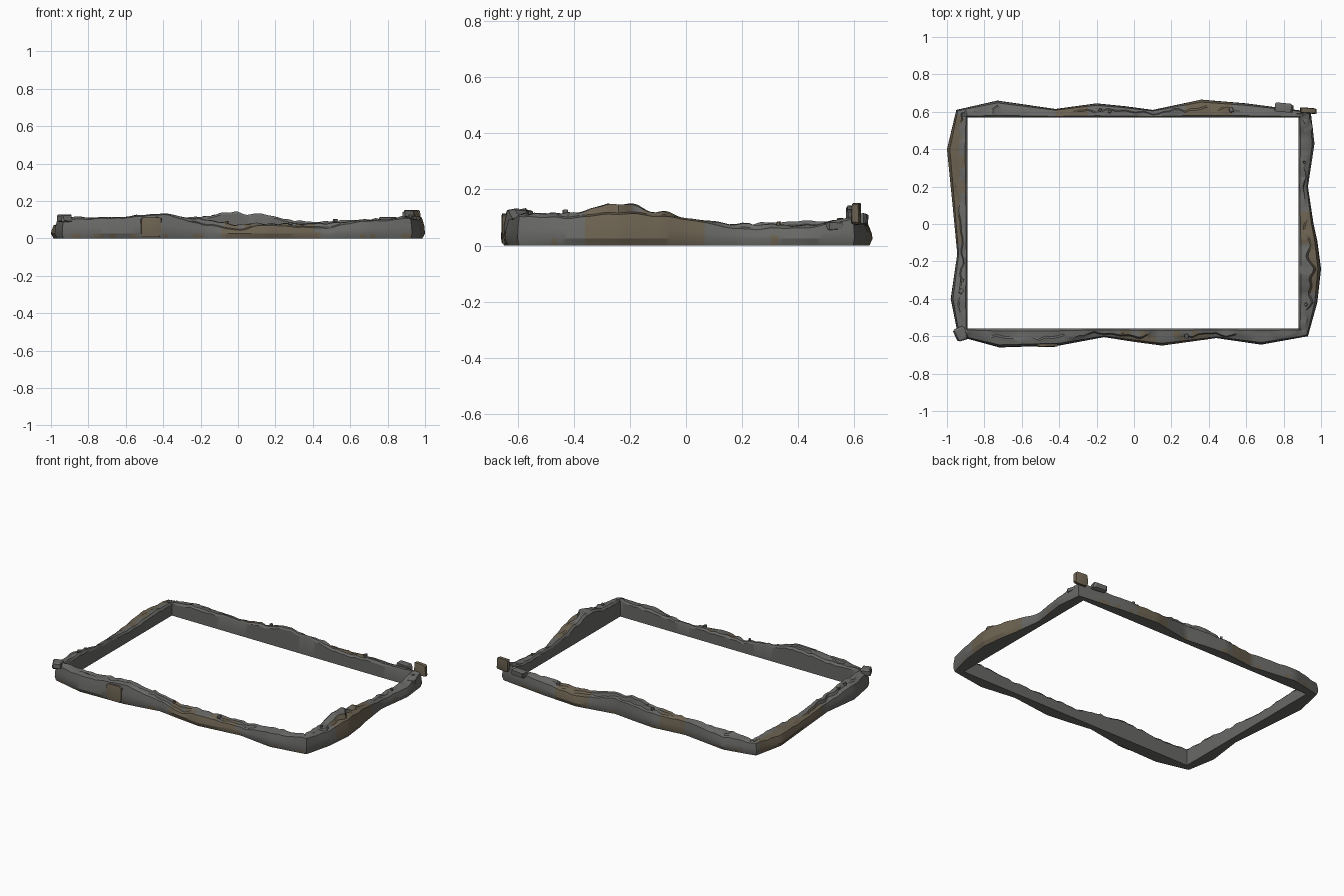
import bpy, bmesh, math, random
from mathutils import Vector, Matrix

if "Cube" in bpy.data.objects:
    bpy.data.objects.remove(bpy.data.objects["Cube"])

random.seed(4)


def material(name, rgb):
    m = bpy.data.materials.new(name)
    m.diffuse_color = (*rgb, 1)
    m.use_nodes = True
    m.node_tree.nodes["Principled BSDF"].inputs["Base Color"].default_value = m.diffuse_color
    return m


GREY = material("grey_rock", (0.14, 0.14, 0.135))
BROWN = material("brown_rock", (0.15, 0.122, 0.082))


def finish(name, bm):
    bmesh.ops.recalc_face_normals(bm, faces=bm.faces)
    me = bpy.data.meshes.new(name)
    bm.to_mesh(me)
    bm.free()
    ob = bpy.data.objects.new(name, me)
    bpy.context.collection.objects.link(ob)
    me.materials.append(GREY)
    me.materials.append(BROWN)
    bpy.ops.object.select_all(action='DESELECT')
    ob.select_set(True)
    bpy.context.view_layer.objects.active = ob
    bpy.ops.object.shade_smooth_by_angle(angle=math.radians(28))
    return ob


# Outline of the rim, one row each: x, y, outer height, inner height
RIM = [
    (-.94, -.60, .10, .115), (-.72, -.66, .105, .11), (-.40, -.65, .125, .13),
    (-.16, -.605, .07, .10), (.0, -.63, .045, .075), (.15, -.65, .07, .08),
    (.44, -.61, .055, .08), (.68, -.645, .09, .10), (.93, -.60, .105, .115),
    (.98, -.42, .10, .12), (1.0, -.24, .115, .155), (.98, -.09, .105, .12),
    (.96, .0, .09, .095), (.93, .20, .06, .08), (.965, .43, .065, .075),
    (.945, .60, .095, .10),
    (.60, .645, .08, .095), (.36, .665, .07, .09), (.10, .61, .10, .13),
    (-.05, .63, .10, .14), (-.20, .645, .09, .115), (-.42, .615, .09, .10),
    (-.73, .66, .085, .10), (-.95, .61, .08, .085),
    (-1.0, .40, .07, .085), (-.97, .10, .06, .075), (-.945, -.16, .06, .09),
    (-.98, -.40, .095, .115),
]
# Cross-section: fraction from outer to inner edge
STEPS = 9


def noise(x, y):
    return (math.sin(31 * x + 17 * y) * math.sin(23 * y - 9 * x + 1)
            + .6 * math.sin(67 * x + 59 * y + 2))


def is_brown(x, y, z):
    if y < -.565:
        return -.08 < x < .42 and z < .07 + .02 * noise(x, y) or z < .035 and noise(x, y) > .5
    if x > .885:
        return -.36 < y < .06 and (x > .93 or y > -.1) or z < .035 and noise(x, y) > .4
    if y > .575:
        return .26 < x < .52 or -.42 < x < -.25 or z < .035 and noise(x, y) > .4
    if x < -.895:
        return -.1 < y < .58 and x < -.92
    return False


bm = bmesh.new()
rings = []
for i, a in enumerate(RIM):
    b = RIM[(i + 1) % len(RIM)]
    for k in range(STEPS):
        t = k / STEPS
        s = t * t * (3 - 2 * t)
        x, y = a[0] + (b[0] - a[0]) * t, a[1] + (b[1] - a[1]) * t
        n = noise(x, y)
        ho = a[2] + (b[2] - a[2]) * s + .003 * n
        hi = a[3] + (b[3] - a[3]) * s + .004 * noise(x * 1.3, y * 1.3 + 1)
        ix, iy = max(-.89, min(.88, x)), max(-.56, min(.57, y))
        f = .42 + .14 * n
        prof = [(.12, 0), (0, .025), (.03, ho * .6), (.14, ho),
                (f, ho + .006), (f + .1, max(ho, hi) - .003),
                (.88, hi + .003 * n), (1, hi - .012), (1, 0)]
        rings.append([bm.verts.new((x + (ix - x) * u, y + (iy - y) * u, z)) for u, z in prof])
for i, r in enumerate(rings):
    q = rings[(i + 1) % len(rings)]
    for j in range(len(r)):
        k = (j + 1) % len(r)
        face = bm.faces.new((r[j], q[j], q[k], r[k]))
        if j < 6 and is_brown(*face.calc_center_median()):
            face.material_index = 1
bmesh.ops.remove_doubles(bm, verts=bm.verts, dist=.0003)
finish("rock_rim", bm)


# Loose stones: slightly uneven blocks resting on the rim
def stone(name, centre, size, turn=0, brown=False, rough=.12):
    bm = bmesh.new()
    bmesh.ops.create_cube(bm, size=1)
    bmesh.ops.bevel(bm, geom=bm.edges[:], offset=.12, segments=1, affect='EDGES')
    for v in bm.verts:
        v.co += Vector([random.uniform(-rough, rough) * .5 for _ in range(3)])
    bmesh.ops.scale(bm, vec=size, verts=bm.verts)
    bmesh.ops.rotate(bm, matrix=Matrix.Rotation(turn, 3, 'Z'), verts=bm.verts)
    bmesh.ops.translate(bm, vec=centre, verts=bm.verts)
    for f in bm.faces:
        f.material_index = int(brown)
    finish(name, bm)


stone("corner_slab", (.93, .607, .115), (.09, .03, .08), -.1, True)
stone("front_block", (-.465, -.645, .063), (.11, .026, .10), .03, True)
stone("front_left_stone", (-.925, -.59, .108), (.06, .07, .04), .4)
stone("back_right_stone", (.80, .622, .095), (.10, .045, .04), -.1)
stone("right_back_stone", (.925, .53, .07), (.05, .07, .03), .2)

# Small pebbles along the top
for i, (x, y, z) in enumerate([(-.13, .60, .118), (-.18, .61, .112), (.52, .61, .095),
                               (-.92, -.30, .10), (-.925, -.36, .107), (.92, -.43, .12),
                               (.91, .33, .078), (.915, .55, .09), (.28, -.60, .08),
                               (-.06, -.59, .085)]):
    w = random.uniform(.014, .026)
    stone(f"pebble_{i + 1}", (x, y, z), (w, w * .8, .016), i, i % 3 == 0)
